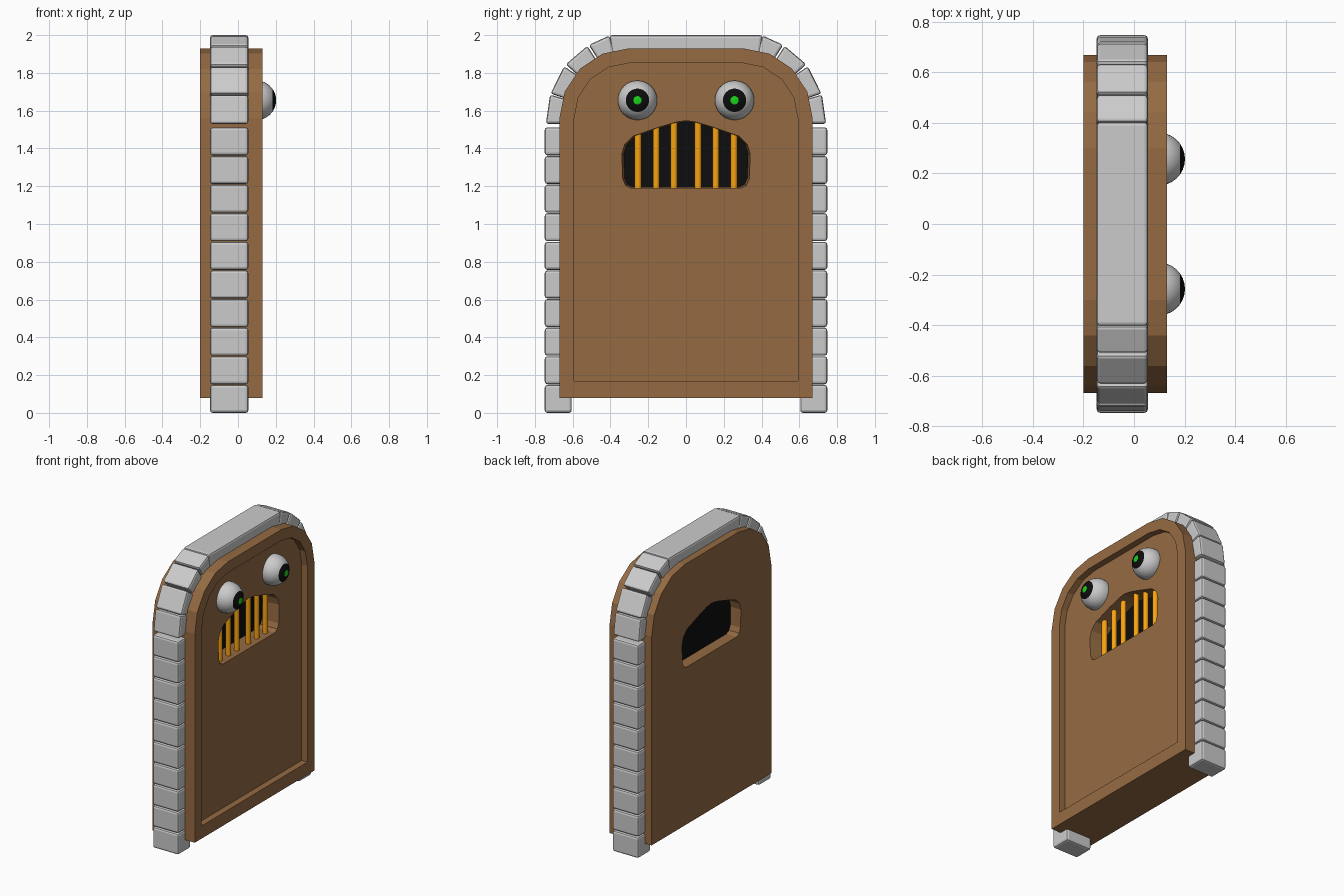
import bpy, bmesh, math
from mathutils import Vector, Matrix

if "Cube" in bpy.data.objects:
    bpy.data.objects.remove(bpy.data.objects["Cube"])


def material(name, rgb):
    m = bpy.data.materials.new(name)
    m.diffuse_color = (*rgb, 1)
    m.use_nodes = True
    m.node_tree.nodes["Principled BSDF"].inputs["Base Color"].default_value = m.diffuse_color
    return m


BROWN = material("brown_wood", (0.30, 0.145, 0.055))
BLACK = material("black", (0.004, 0.004, 0.004))
GREEN = material("green", (0.01, 0.65, 0.01))
GOLD = material("gold", (0.95, 0.37, 0.005))
WHITE = material("white", (0.8, 0.8, 0.8))


def make_object(name, bm, mats=()):
    bmesh.ops.recalc_face_normals(bm, faces=bm.faces)
    me = bpy.data.meshes.new(name)
    bm.to_mesh(me)
    bm.free()
    for m in mats:
        me.materials.append(m)
    ob = bpy.data.objects.new(name, me)
    bpy.context.collection.objects.link(ob)
    return ob


def loft(name, sections, mats=()):
    """Skin a list of (x, [(y, z), ...]) sections and cap both ends."""
    bm = bmesh.new()
    loops = [[bm.verts.new((x, y, z)) for y, z in pts] for x, pts in sections]
    n = len(loops[0])
    for a, b in zip(loops, loops[1:]):
        for i in range(n):
            j = (i + 1) % n
            bm.faces.new((a[i], a[j], b[j], b[i]))
    bm.faces.new(loops[0])
    bm.faces.new(loops[-1])
    return make_object(name, bm, mats)


def mirrored(half):
    """Complete a right-hand profile running from bottom to top."""
    return half + [(-y, z) for y, z in reversed(half) if y > 0]


def arch(half_width, bottom, radius):
    arc = [math.radians(22.5 * i) for i in range(5)]
    return mirrored([(half_width, bottom)] +
                    [(0.30 + radius * math.cos(a), 1.56 + radius * math.sin(a)) for a in arc])


def mouth(s):
    half = [(0.29, 1.19), (0.32, 1.205), (0.335, 1.24), (0.34, 1.37), (0.325, 1.42),
            (0.28, 1.465), (0.145, 1.512), (0.05, 1.54), (0, 1.547)]
    return [(y * s, 1.36 + (z - 1.36) * s) for y, z in mirrored(half)]


# Door slab with a recessed front panel
outer, inner = arch(0.67, 0.08, 0.37), arch(0.592, 0.17, 0.292)
door = loft("door", [(-0.2, outer), (0.13, outer), (0.13, inner), (0.085, inner)], [BROWN])

# Mouth opening through the door
cutter = loft("mouth_cutter", [(-0.3, mouth(0.97)), (-0.04, mouth(0.97)),
                               (0.085, mouth(1.0)), (0.12, mouth(1.008))], [BROWN])
cutter.hide_render = True
cutter.hide_viewport = True
cutter.display_type = 'WIRE'
cut = door.modifiers.new("mouth", 'BOOLEAN')
cut.operation = 'DIFFERENCE'
cut.solver = 'EXACT'
cut.object = cutter

# Dark backing inside the mouth
loft("mouth_backing", [(-0.12, mouth(0.975)), (-0.04, mouth(0.975))], [BLACK])

# Mouth bars
for i, (y, top) in enumerate([(0.064, 1.54), (0.158, 1.51), (0.254, 1.478)]):
    for s in (-1, 1):
        bpy.ops.mesh.primitive_cylinder_add(vertices=16, radius=0.018, depth=top - 1.19,
                                            location=(0.035, s * y, (top + 1.19) / 2))
        bar = bpy.context.object
        bar.name = f"mouth_bar_{i}_{'left' if s < 0 else 'right'}"
        bar.data.materials.append(GOLD)
        bpy.ops.object.shade_smooth_by_angle()

# Eyes: the poles face forward so the rings colour the pupil and iris
for s in (-1, 1):
    bm = bmesh.new()
    bmesh.ops.create_uvsphere(bm, u_segments=32, v_segments=15, radius=0.105)
    for f in bm.faces:
        angle = f.calc_center_median().angle(Vector((0, 0, 1)))
        f.material_index = 2 if angle < math.radians(12) else 1 if angle < math.radians(36) else 0
        f.smooth = True
    bm.transform(Matrix.Translation((0.097, s * 0.257, 1.655)) @ Matrix.Rotation(math.pi / 2, 4, 'Y'))
    make_object("eye_left" if s < 0 else "eye_right", bm, [WHITE, BLACK, GREEN])


def stone(name, quad):
    ob = loft(name, [(-0.148, quad), (0.055, quad)])
    b = ob.modifiers.new("soft_edges", 'BEVEL')
    b.width, b.segments = 0.014, 2


# Outer edges of the arch stones, from the side column to the top slab
ARCH_EDGES = [((0.742, 1.53), (0.72, 1.685)), ((0.717, 1.69), (0.645, 1.835)),
              ((0.637, 1.845), (0.522, 1.943)), ((0.515, 1.948), (0.405, 1.998))]

for s in (-1, 1):
    side = "left" if s < 0 else "right"
    # Side columns of stones
    for i in range(10):
        z = 0.1515 * i
        stone(f"column_stone_{side}_{i}",
              [(s * y, z + dz) for y, dz in ((0.605, 0), (0.748, 0), (0.748, 0.148), (0.605, 0.148))])
    # Curved corner stones, narrowing inwards
    for i, (p, q) in enumerate(ARCH_EDGES):
        p, q = Vector(p), Vector(q)
        d = (q - p).normalized()
        n = Vector((-d.y, d.x)) * 0.14
        quad = [p, q, q + n - d * 0.02, p + n + d * 0.02]
        stone(f"arch_stone_{side}_{i}", [(s * v.x, v.y) for v in quad])

# Long stone across the top
stone("top_stone", [(-0.405, 2.0), (0.405, 2.0), (0.385, 1.86), (-0.385, 1.86)])
